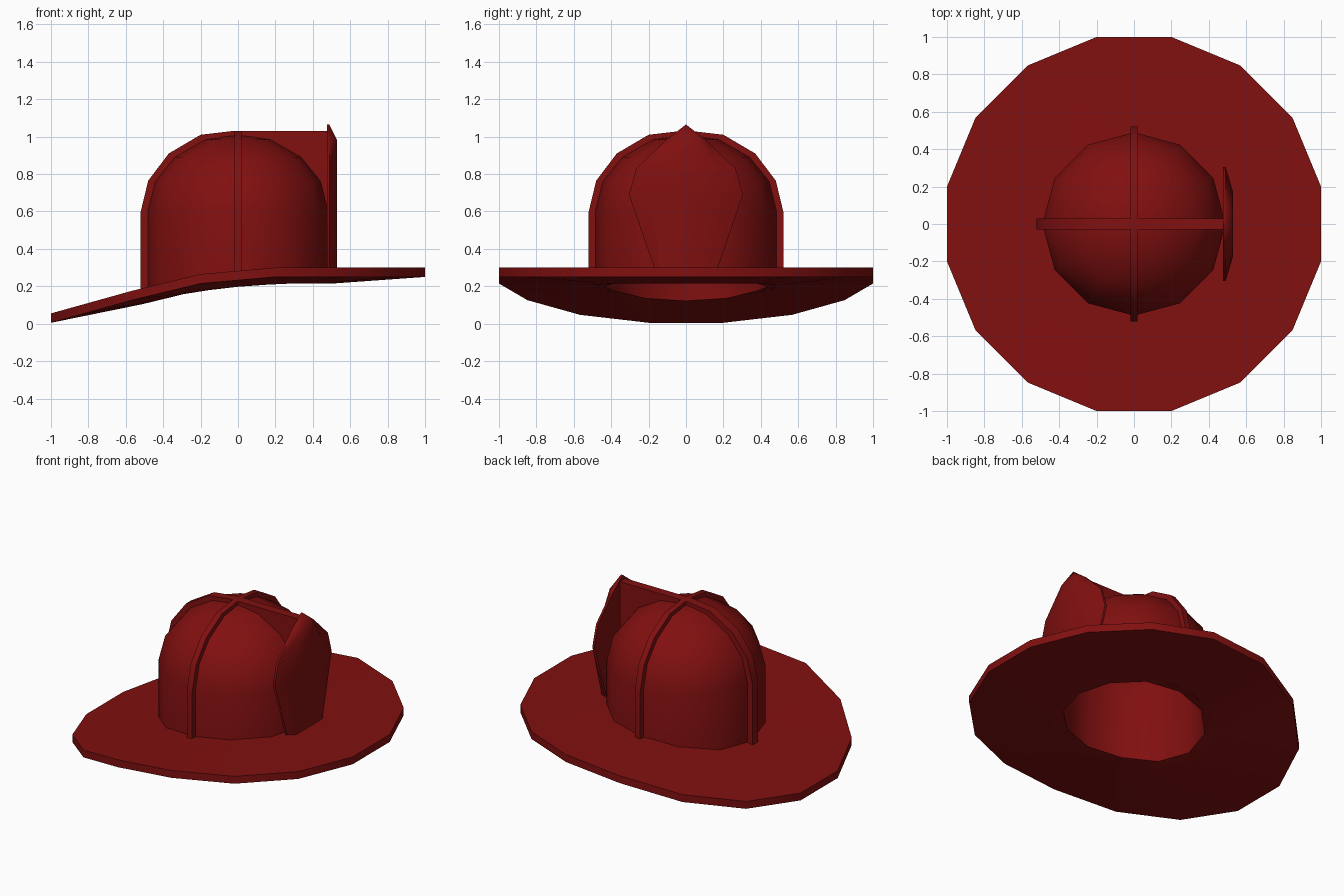
import bpy, bmesh, math

if "Cube" in bpy.data.objects:
    bpy.data.objects.remove(bpy.data.objects["Cube"])

red = bpy.data.materials.new("dark_red")
red.diffuse_color = (0.22, 0.005, 0.005, 1)
red.use_nodes = True
red.node_tree.nodes["Principled BSDF"].inputs["Base Color"].default_value = red.diffuse_color


def finish(name, bm, angle=40):
    bmesh.ops.remove_doubles(bm, verts=bm.verts, dist=1e-5)
    bmesh.ops.recalc_face_normals(bm, faces=bm.faces)
    me = bpy.data.meshes.new(name)
    bm.to_mesh(me)
    bm.free()
    me.materials.append(red)
    ob = bpy.data.objects.new(name, me)
    bpy.context.collection.objects.link(ob)
    bpy.ops.object.select_all(action='DESELECT')
    bpy.context.view_layer.objects.active = ob
    ob.select_set(True)
    bpy.ops.object.shade_smooth_by_angle(angle=math.radians(angle))
    return ob


# Height of the brim's top surface: level in front, drooping to the back
DROOP = [(-1, 0.055), (-0.57, 0.175), (-0.2, 0.265), (0.2, 0.30), (1.01, 0.30)]


def droop(x):
    for (x0, z0), (x1, z1) in zip(DROOP, DROOP[1:]):
        if x <= x1:
            return z0 + (z1 - z0) * (x - x0) / (x1 - x0)
    return DROOP[-1][1]


def lathe(bm, profile, sides, offset=0.0, closed=False):
    """Revolve (radius, z, follows_droop) points about z."""
    rings = []
    for r, z, follow in profile:
        ring = []
        for i in range(sides):
            a = 2 * math.pi * (i + offset) / sides
            x, y = r * math.cos(a), r * math.sin(a)
            ring.append(bm.verts.new((x, y, z + (droop(x) if follow else 0))))
        rings.append(ring)
    pairs = list(zip(rings, rings[1:]))
    if closed:
        pairs.append((rings[-1], rings[0]))
    for a, b in pairs:
        for i in range(sides):
            j = (i + 1) % sides
            bm.faces.new((a[i], a[j], b[j], b[i]))


def slab(name, outline, width, along_x):
    """Extrude a (distance, z) outline symmetrically across its plane."""
    bm = bmesh.new()
    sides = []
    for s in (-width / 2, width / 2):
        sides.append([bm.verts.new((d, s, z) if along_x else (s, d, z)) for d, z in outline])
    n = len(outline)
    bm.faces.new(sides[0])
    bm.faces.new(sides[1])
    for i in range(n):
        j = (i + 1) % n
        bm.faces.new((sides[0][i], sides[0][j], sides[1][j], sides[1][i]))
    return finish(name, bm, 30)


# Brim: 16-sided ring, thicker near the crown
bm = bmesh.new()
lathe(bm, [(0.47, 0, 1), (0.52, 0, 1), (1.02, 0, 1), (1.02, -0.05, 1),
           (0.52, -0.085, 1), (0.47, -0.085, 1)], 16, 0.5, closed=True)
finish("brim", bm)

# Crown: hollow 12-sided dome
bm = bmesh.new()
lathe(bm, [(0, 1.01, 0), (0.18, 0.985, 0), (0.345, 0.89, 0), (0.45, 0.76, 0),
           (0.49, 0.6, 0), (0.49, -0.085, 1), (0.44, -0.085, 1), (0.44, 0.6, 0),
           (0.40, 0.74, 0), (0.31, 0.85, 0), (0.16, 0.935, 0), (0, 0.96, 0)], 12)
bmesh.ops.dissolve_degenerate(bm, dist=1e-5, edges=bm.edges)
finish("crown", bm)

# Ribs over the crown
OUTER = [(0.03, 1.03), (0.20, 1.01), (0.37, 0.91), (0.48, 0.765), (0.52, 0.6)]
INNER = [(0.46, 0.6), (0.42, 0.745), (0.325, 0.865), (0.17, 0.955), (0, 0.985)]


def half_rib(base):
    return OUTER + [(0.52, base), (0.46, base)] + INNER


for side in (-1, 1):
    pts = [(0, 1.03)] + half_rib(0.24)
    slab("side_rib_" + ("right" if side < 0 else "left"),
         [(side * d, z) for d, z in pts], 0.04, False)
slab("back_rib", [(-d, z) for d, z in [(0, 1.03)] + half_rib(0.15)], 0.06, True)

# Fin joining the crown top to the front shield
slab("front_fin", [(0, 1.03), (0.485, 1.03), (0.485, 0.5), (0.46, 0.6)] + INNER[1:], 0.06, True)

# Front shield: thin plate with a bulged face; rows of (z, half width)
ROWS = [(0.24, 0.15), (0.69, 0.305), (0.83, 0.265), (0.98, 0.11)]
bm = bmesh.new()
front, back = [], []
for z, w in ROWS:
    k = 0.9 if z < 0.5 else 0.56
    front.append([bm.verts.new((x, y, z)) for x, y in
                  ((0.49, -w), (0.53, -w * k), (0.53, w * k), (0.49, w))])
    back.append([bm.verts.new((0.475, y, z)) for y in (-w, w)])
for a, b in zip(front, front[1:]):
    for i in range(3):
        bm.faces.new((a[i], a[i + 1], b[i + 1], b[i]))
for i in range(3):
    bm.faces.new((back[i][0], back[i][1], back[i + 1][1], back[i + 1][0]))
    for k, f in ((0, 0), (1, 3)):
        bm.faces.new((back[i][k], back[i + 1][k], front[i + 1][f], front[i][f]))
tip_f, tip_b = bm.verts.new((0.488, 0, 1.065)), bm.verts.new((0.475, 0, 1.065))
for i in range(3):
    bm.faces.new((front[3][i], front[3][i + 1], tip_f))
bm.faces.new((back[3][0], back[3][1], tip_b))
for k, f in ((0, 0), (1, 3)):
    bm.faces.new((back[3][k], front[3][f], tip_f, tip_b))
bm.faces.new(front[0] + [back[0][1], back[0][0]])
finish("front_shield", bm, 50)
